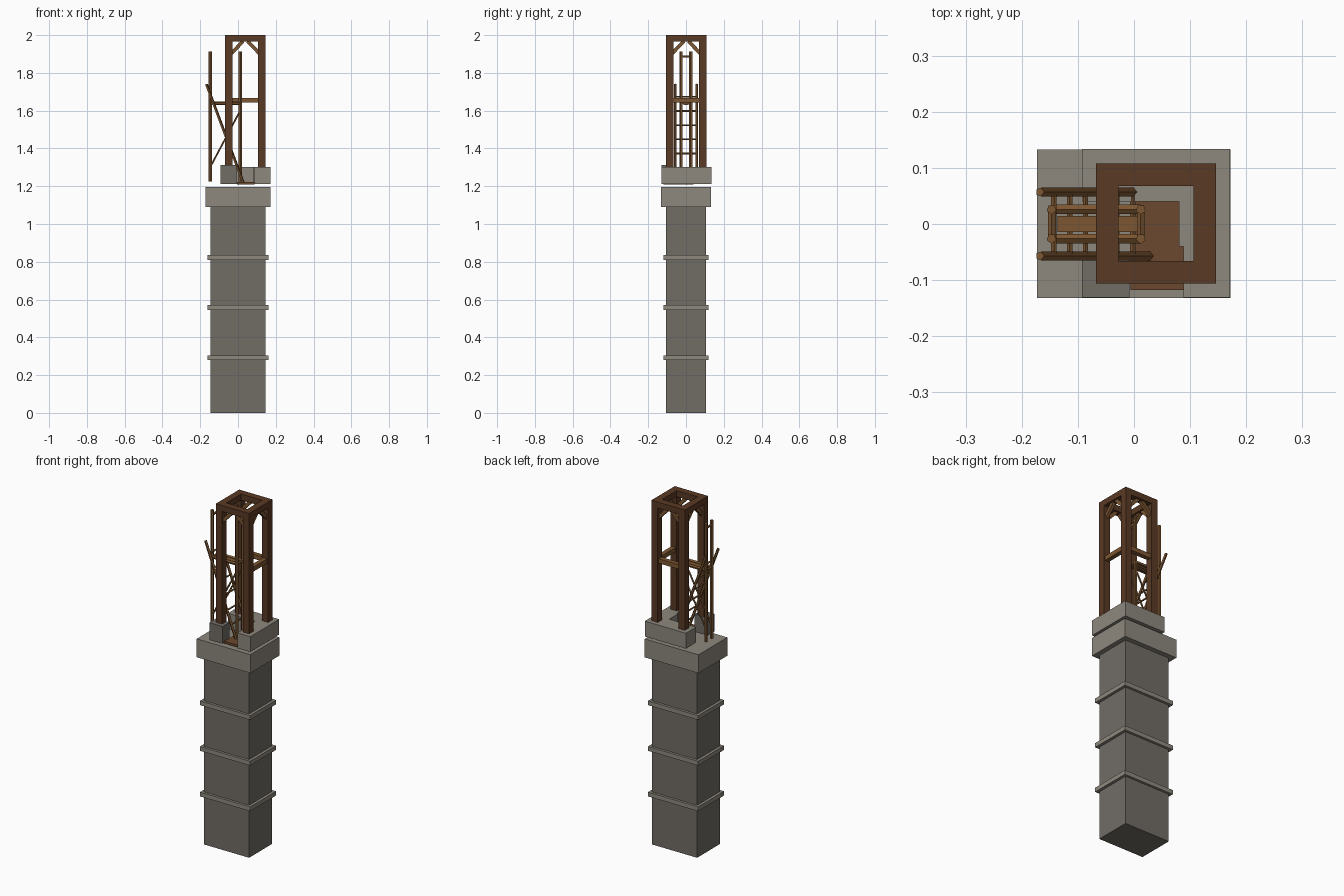
import bpy, math
from mathutils import Vector

if "Cube" in bpy.data.objects:
    bpy.data.objects.remove(bpy.data.objects["Cube"])


def material(name, hex_rgb):
    m = bpy.data.materials.new(name)
    m.diffuse_color = [(int(hex_rgb[i:i + 2], 16) / 255) ** 2.2 for i in (0, 2, 4)] + [1]
    m.use_nodes = True
    m.node_tree.nodes["Principled BSDF"].inputs["Base Color"].default_value = m.diffuse_color
    return m


STONE = material("dark_stone", "706c65")
TRIM = material("light_stone", "8c877d")
FRAME = material("dark_wood", "5a3c28")
BOARD = material("board_wood", "6a4a32")
POLE = material("pole_wood", "7c5735")


def box(name, x, y, z, mat):
    """Box from (min, max) pairs."""
    bpy.ops.mesh.primitive_cube_add(size=1, location=[sum(p) / 2 for p in (x, y, z)])
    ob = bpy.context.object
    ob.name = name
    ob.scale = [p[1] - p[0] for p in (x, y, z)]
    bpy.ops.object.transform_apply(location=False, rotation=False)
    ob.data.materials.append(mat)
    return ob


def pole(name, a, b, r, mat, sides=5):
    """Straight prism between two points."""
    a, b = Vector(a), Vector(b)
    bpy.ops.mesh.primitive_cylinder_add(vertices=sides, radius=r, depth=(b - a).length,
                                        location=(a + b) / 2)
    ob = bpy.context.object
    ob.name = name
    ob.rotation_euler = (b - a).to_track_quat('Z', 'Y').to_euler()
    ob.data.materials.append(mat)
    return ob


def brace(name, a, b, w, mat):
    """Square timber between two points lying in a vertical plane."""
    a, b = Vector(a), Vector(b)
    d = b - a
    bpy.ops.mesh.primitive_cube_add(size=1, location=(a + b) / 2)
    ob = bpy.context.object
    ob.name = name
    ob.scale = (w, w, d.length)
    bpy.ops.object.transform_apply(location=False, rotation=False)
    ob.rotation_euler = d.to_track_quat('Z', 'Y').to_euler()
    ob.data.materials.append(mat)


# Stone shaft, bands and cap
box("tower_shaft", (-.145, .145), (-.105, .105), (0, 1.09), STONE)
for z in (.28, .545, .81):
    box("shaft_band", (-.161, .161), (-.119, .119), (z, z + .025), TRIM)
box("tower_cap", (-.173, .172), (-.132, .133), (1.09, 1.197), TRIM)

# Parapet: hooked wall with open front and left sides, plus a corner block
Z = (1.212, 1.301)
box("parapet_back", (-.093, .171), (.04, .134), Z, TRIM)
box("parapet_right", (.08, .171), (-.04, .04), Z, TRIM)
box("parapet_front", (.088, .171), (-.131, -.04), Z, TRIM)
box("parapet_corner_block", (-.093, -.008), (-.131, -.065), (1.212, 1.312), STONE)

# Wooden floor and doorway threshold
box("floor_boards", (-.005, .08), (-.04, .04), (1.21, 1.222), BOARD)
box("threshold", (-.006, .088), (-.118, -.04), (1.21, 1.222), BOARD)

# Timber frame: four posts and a top ring
X0, X1, Y0, Y1, W = -.068, .146, -.106, .108, .04
for x in (X0, X1 - W):
    for y in (Y0, Y1 - W):
        box("frame_post", (x, x + W), (y, y + W), (1.30, 1.966), FRAME)
for y in (Y0, Y1 - W):
    box("top_beam_wide", (X0, X1), (y, y + W), (1.965, 2.0), FRAME)
for x in (X0, X1 - W):
    box("top_beam_side", (x, x + W), (Y0 + W, Y1 - W), (1.965, 2.0), FRAME)

# Corner braces under the top ring, two per side
for x, sx in ((X0 + W, 1), (X1 - W, -1)):
    for y in (Y0 + W / 2, Y1 - W / 2):
        brace("corner_brace", (x - sx * .008, y, 1.902), (x + sx * .055, y, 1.968), .019, POLE)
for y, sy in ((Y0 + W, 1), (Y1 - W, -1)):
    for x in (X0 + W / 2, X1 - W / 2):
        brace("corner_brace", (x, y - sy * .008, 1.902), (x, y + sy * .055, 1.968), .019, POLE)

# Middle rails on the back and right sides
box("rail_back", (X0 + W, X1 - W), (.075, .101), (1.642, 1.668), POLE)
box("rail_right", (.113, .139), (Y0 + W, Y1 - W), (1.642, 1.668), POLE)

# Scaffold of four poles with cross bars, diagonals and a walking board
XA, XB = -.147, .012
for s in (-1, 1):
    y = s * .026
    for x in (XA, XB):
        pole("scaffold_pole", (x, y, 1.225), (x, y, 1.913), .009, POLE)
    pole("scaffold_bar", (XA, y, 1.64), (XB, y, 1.64), .009, POLE)
    pole("scaffold_diagonal", (XA, y, 1.30), (XB, y, 1.60), .005, POLE)
for x in (XA, XB):
    pole("scaffold_cross_bar", (x, -.026, 1.886), (x, .026, 1.886), .007, POLE)
    pole("scaffold_cross_bar", (x, -.026, 1.64), (x, .026, 1.64), .007, POLE)
box("scaffold_board", (-.136, .012), (-.014, .014), (1.63, 1.642), POLE)

# Leaning ladder
def ladder_x(z):
    return -.166 + (1.735 - z) * .375


for s in (-1, 1):
    pole("ladder_rail", (ladder_x(1.74), s * .057, 1.74), (ladder_x(1.215), s * .057, 1.215),
         .008, POLE)
for i in range(6):
    z = 1.298 + i * .075
    pole("ladder_rung", (ladder_x(z), -.057, z), (ladder_x(z), .057, z), .005, POLE)
